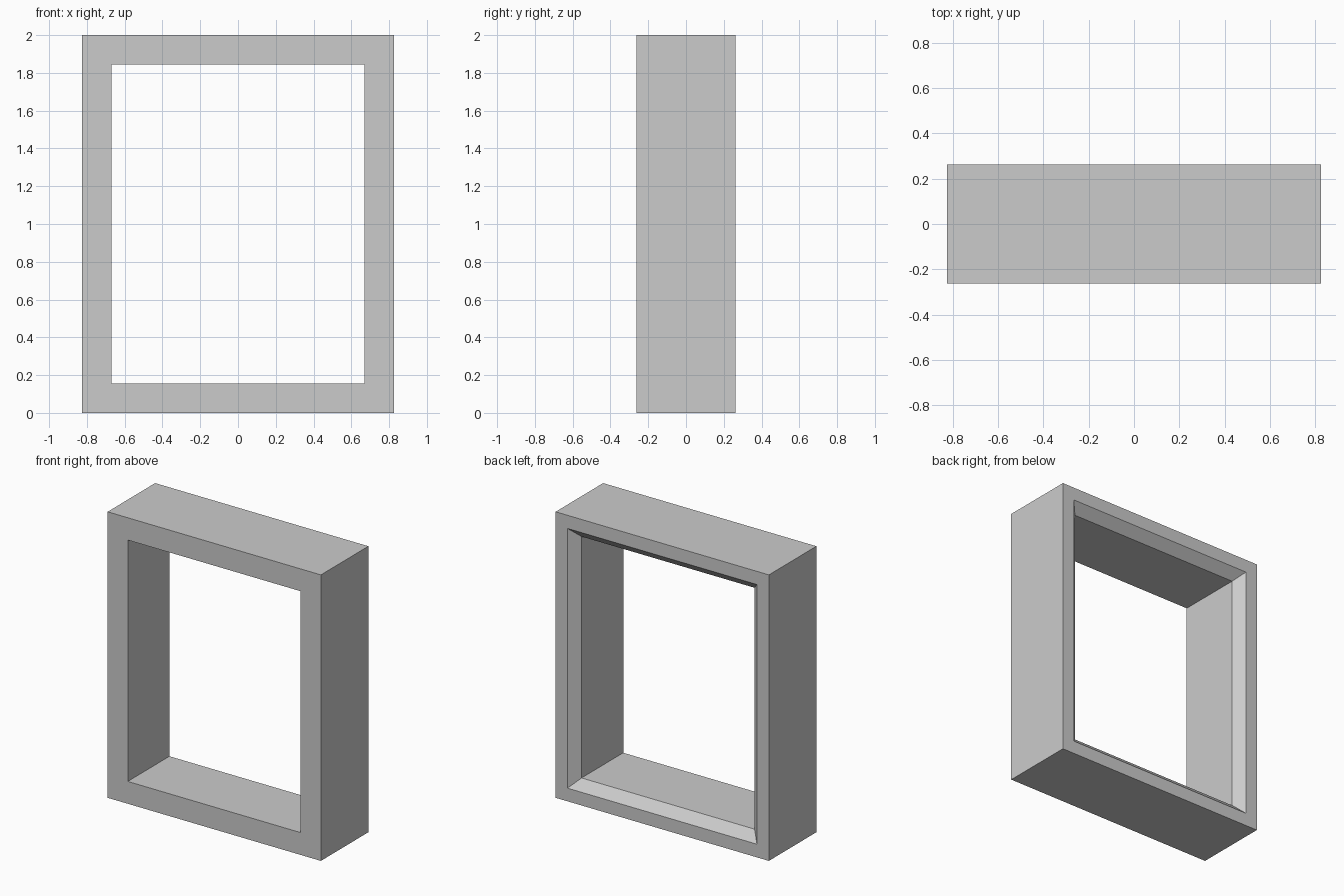
import bpy, bmesh

if "Cube" in bpy.data.objects:
    bpy.data.objects.remove(bpy.data.objects["Cube"])

W, H, D = 0.825, 2.0, 0.2625   # half width, height, half depth
# cross-section of the frame: (inset from outer edge, y)
profile = [(0.0, -D), (0.156, -D), (0.156, D - 0.064), (0.092, D), (0.0, D)]

bm = bmesh.new()

# one rectangular ring per profile point
rings = []
for inset, y in profile:
    x, z0, z1 = W - inset, inset, H - inset
    rings.append([bm.verts.new((px, y, pz))
                  for px, pz in ((-x, z0), (x, z0), (x, z1), (-x, z1))])

# mitred frame: bridge each ring to the next, closing the loop
for a, b in zip(rings, rings[1:] + rings[:1]):
    for i in range(4):
        j = (i + 1) % 4
        bm.faces.new((a[i], a[j], b[j], b[i]))
bmesh.ops.recalc_face_normals(bm, faces=bm.faces)

mesh = bpy.data.meshes.new("window_frame")
bm.to_mesh(mesh)
bm.free()
bpy.context.collection.objects.link(bpy.data.objects.new("window_frame", mesh))
